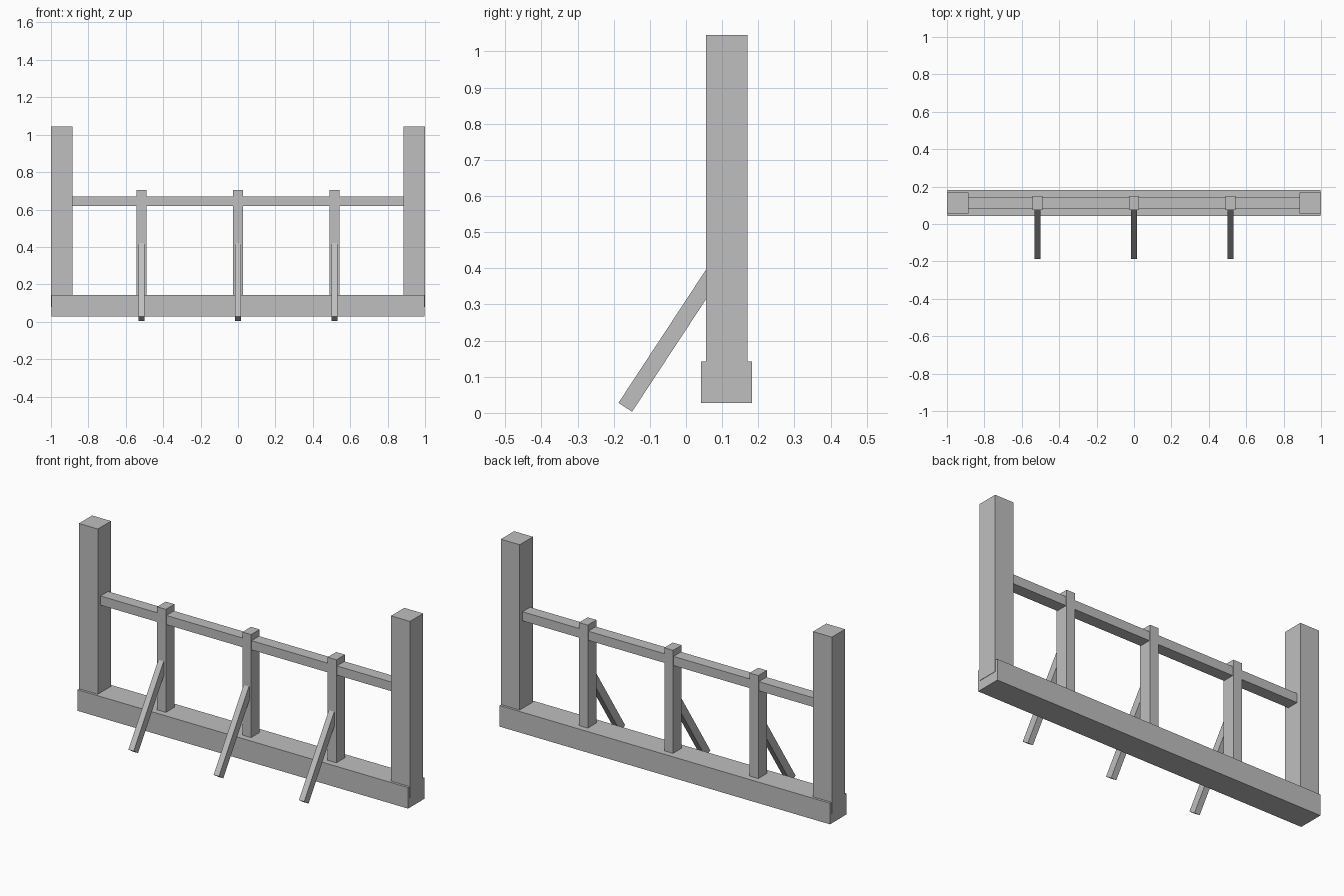
import bpy
from mathutils import Vector, Matrix

cube = bpy.data.objects.get("Cube")
if cube:
    bpy.data.objects.remove(cube, do_unlink=True)

grey = bpy.data.materials.new("plain_grey")
grey.use_nodes = True
colour = (0.52, 0.52, 0.52, 1)
grey.diffuse_color = colour
grey.node_tree.nodes["Principled BSDF"].inputs["Base Color"].default_value = colour

MID_Y = 0.1125   # centre line of the fence


def box(name, centre, size, tilt=0.0):
    """Flat-faced timber, optionally tilted about the x axis."""
    bpy.ops.mesh.primitive_cube_add(size=1)
    ob = bpy.context.object
    ob.name = ob.data.name = name
    ob.data.transform(Matrix.Diagonal((*size, 1)))
    ob.location = centre
    ob.rotation_euler.x = tilt
    ob.data.materials.append(grey)
    return ob


def upright(name, x, width, depth, bottom, top):
    return box(name, (x, MID_Y, (bottom + top) / 2), (width, depth, top - bottom))


# Sill beam and hand rail
box("sill_beam", (0, MID_Y, 0.085), (1.996, 0.141, 0.115))
box("hand_rail", (0, MID_Y, 0.645), (1.8, 0.065, 0.05))

# Heavy end posts
for side, x in (("right", -0.943), ("left", 0.943)):
    upright(side + "_end_post", x, 0.114, 0.114, 0.08, 1.045)

# Balusters, each with a raking brace in front
foot = Vector((0, -0.168, 0.0155))
head = Vector((0, 0.09, 0.408))
run = head - foot
tilt = -Vector((run.z, run.y)).angle_signed(Vector((1, 0)))
tilt = -abs(tilt)
for side, x in (("right", -0.515), ("middle", 0), ("left", 0.515)):
    upright(side + "_baluster", x, 0.053, 0.074, 0.1, 0.705)
    centre = (foot + head) / 2
    box(side + "_brace", (x, centre.y, centre.z), (0.032, 0.045, run.length), tilt)
